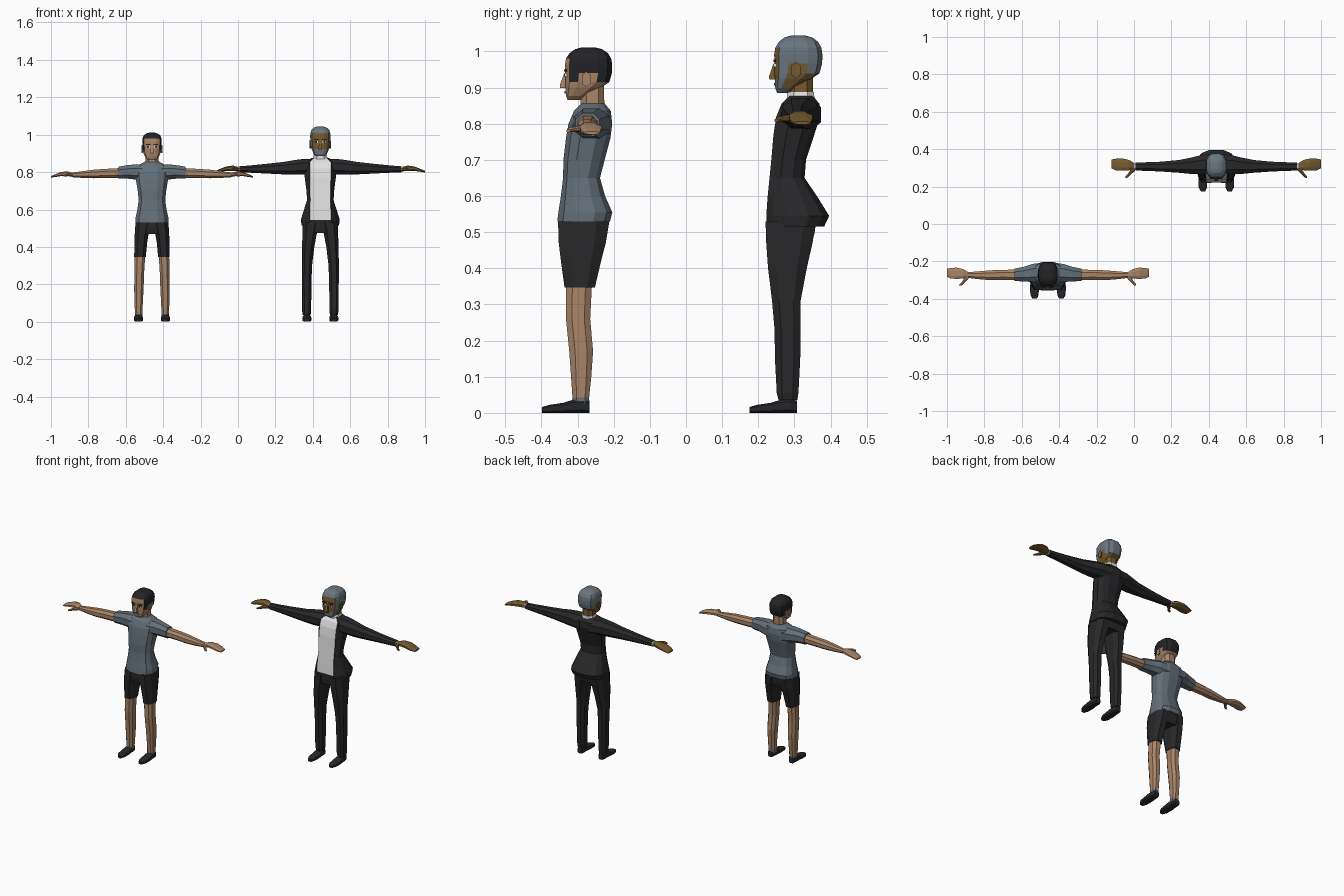
import bpy, bmesh
from math import cos, sin, pi, copysign
from mathutils import Vector

cube = bpy.data.objects.get("Cube")
if cube:
    bpy.data.objects.remove(cube, do_unlink=True)


def material(name, rgb):
    mat = bpy.data.materials.new(name)
    mat.use_nodes = True
    mat.diffuse_color = (*rgb, 1)
    mat.node_tree.nodes["Principled BSDF"].inputs["Base Color"].default_value = (*rgb, 1)
    return mat


TAN = material("tan_skin", (.40, .235, .135))
BROWN = material("brown_skin", (.18, .105, .03))
GREY = material("grey_cloth", (.125, .16, .19))
DARK = material("dark_cloth", (.021, .021, .023))
WHITE = material("white_cloth", (.75, .75, .75))
BLACK_HAIR = material("black_hair", (.017, .017, .02))
GREY_HAIR = material("grey_hair", (.145, .18, .215))
SHOE = material("shoe_leather", (.02, .02, .022))
LIP = material("lip", (.25, .11, .075))


def ring(axis, pos, ca, cb, ra, rb, sides, power):
    """Rounded-box section: centre ca, cb and radii ra, rb across the axis."""
    points = []
    grow = cos(pi / sides) ** (-2 / power)
    for i in range(sides):
        t = 2 * pi * (i + .5) / sides
        c, s = cos(t), sin(t)
        co = [ca + copysign(abs(c) ** (2 / power), c) * ra * grow,
              cb + copysign(abs(s) ** (2 / power), s) * rb * grow]
        co.insert("xyz".index(axis), pos)
        points.append(Vector(co))
    return points


def loft(name, rings, origin, mats, rule=None, side=1):
    """Skin a list of rings, close both ends and colour faces by a rule."""
    bm = bmesh.new()
    rows = [[bm.verts.new((p.x * side, p.y, p.z)) for p in r] for r in rings]
    n = len(rows[0])
    for low, high in zip(rows, rows[1:]):
        for i in range(n):
            j = (i + 1) % n
            bm.faces.new((low[i], low[j], high[j], high[i]))
    bm.faces.new(rows[0])
    bm.faces.new(rows[-1])
    bmesh.ops.recalc_face_normals(bm, faces=bm.faces)
    if rule:
        for f in bm.faces:
            f.material_index = int(rule(f.calc_center_median(), f.normal))
    mesh = bpy.data.meshes.new(name)
    bm.to_mesh(mesh)
    bm.free()
    for mat in mats:
        mesh.materials.append(mat)
    obj = bpy.data.objects.new(name, mesh)
    obj.location = origin
    bpy.context.collection.objects.link(obj)
    return obj


def upright(rows, sides=12, power=2.6):
    """Rings from rows of height, x centre, half width, front y, back y."""
    return [ring("z", z, x, (f + b) / 2, w, (b - f) / 2, sides, power)
            for z, x, w, f, b in rows]


def along(axis, rows, sides=8, power=2.3):
    return [ring(axis, *row, sides, power) for row in rows]


def plate(name, x, y, z, w, h, origin, mat, side=1):
    rows = [(y, x, z, w, h), (y + .008, x, z, w, h)]
    loft(name, along("y", rows, 4, 40), origin, [mat], side=side)


def head(who, origin, scale, skin, hair, beard):
    rows = [(0, 0, .022, -.047, -.012), (.012, 0, .034, -.052, .005),
            (.035, 0, .045, -.053, .045), (.05, 0, .049, -.054, .068),
            (.075, 0, .051, -.054, .075), (.097, 0, .052, -.055, .076),
            (.115, 0, .051, -.052, .073), (.13, 0, .045, -.042, .064),
            (.141, 0, .031, -.027, .048), (.146, 0, .015, -.008, .028)]

    def hairy(c, normal):
        if c.z > .11:
            return True
        if c.y < -.042:
            return beard and c.z < .036
        if c.y < -.015:
            return c.z > .045 or beard
        return c.z > .085 - .6 * c.y

    parts = [loft(who + "_head", upright(rows, power=3), origin, [skin, hair], hairy)]
    parts.append(loft(who + "_nose", upright(
        [(.034, 0, .010, -.068, -.045), (.042, 0, .009, -.069, -.045),
         (.074, 0, .005, -.057, -.045)], 4, 8), origin, [skin]))
    for label, s in (("left", 1), ("right", -1)):
        parts.append(loft(f"{who}_{label}_ear", along(
            "x", [(.044, 0, .056, .008, .014), (.056, .004, .058, .012, .019)], 6),
            origin, [skin], side=s))
        plate(f"{who}_{label}_eye", .021, -.0565, .07, .010, .0045, origin, WHITE, s)
        plate(f"{who}_{label}_pupil", .021, -.0575, .07, .005, .0045, origin, BLACK_HAIR, s)
        plate(f"{who}_{label}_brow", .021, -.0575, .082, .012, .003, origin, BLACK_HAIR, s)
    plate(who + "_mouth", 0, -.056, .022, .014, .003, origin, LIP)
    for obj in bpy.data.objects:
        if obj.location == Vector(origin) and obj.name.startswith(who):
            obj.scale = scale


def hand(who, label, s, origin, x, z, size, skin):
    """Flat palm with joined fingers and a forward thumb."""
    rows = [(0, .007, 0, .015, .011), (.03, .014, .006, .026, .013),
            (.065, .017, .003, .031, .011), (.098, .017, -.006, .029, .007),
            (.118, .02, -.012, .022, .004)]
    thumb = [(.0, 0, .0, .014, .009), (.022, -.022, 0, .013, .008),
             (.036, -.04, -.003, .009, .006), (.048, -.047, -.006, .005, .004)]
    for part, data in (("hand", rows), ("thumb", thumb)):
        scaled = [(x + a * size, b * size, z + c * size, d * size, e * size)
                  for a, b, c, d, e in data]
        loft(f"{who}_{label}_{part}", along("x", scaled), origin, [skin], side=s)


def shoe(who, label, s, origin, toe):
    rows = [(toe, .071, .008, .012, .008), (toe + .02, .072, .011, .022, .011),
            (toe + .06, .072, .014, .024, .014), (toe + .085, .072, .018, .022, .018),
            (toe + .115, .072, .019, .021, .019), (toe + .132, .072, .017, .015, .017)]
    loft(f"{who}_{label}_shoe", along("y", rows, 8, 3.5), origin, [SHOE], side=s)


SIDES = (("left", 1), ("right", -1))

# Younger figure: tee, shorts, bare legs
A = (-.46, -.28, 0)
loft("young_shirt", upright([
    (.53, 0, .088, -.076, .07), (.555, 0, .088, -.073, .076), (.6, 0, .078, -.066, .056),
    (.65, 0, .071, -.06, .042), (.7, 0, .076, -.059, .055), (.76, 0, .086, -.052, .071),
    (.80, 0, .09, -.045, .076), (.835, 0, .075, -.03, .072),
    (.856, 0, .038, -.01, .055)]), A, [GREY])
loft("young_neck", upright([(.83, 0, .036, -.012, .055), (.925, 0, .034, -.01, .052)], 8), A, [TAN])
loft("young_hips", upright([
    (.47, 0, .084, -.066, .052), (.5, 0, .087, -.071, .06), (.54, 0, .085, -.07, .064)]), A, [DARK])
for label, s in SIDES:
    loft(f"young_{label}_sleeve", along("x", [
        (.03, .02, .795, .053, .046), (.085, .018, .801, .048, .041),
        (.13, .012, .801, .039, .036), (.18, .008, .797, .033, .032)]), A, [GREY], side=s)
    loft(f"young_{label}_arm", along("x", [
        (.16, .008, .796, .028, .026), (.25, .008, .793, .027, .024),
        (.31, .006, .79, .026, .023), (.37, .006, .787, .021, .018),
        (.43, .007, .785, .015, .012)]), A, [TAN], side=s)
    hand("young", label, s, A, .425, .786, .975, TAN)
    loft(f"young_{label}_leg", upright([
        (.025, .071, .021, -.036, .012), (.042, .071, .02, -.034, .012),
        (.1, .071, .022, -.038, .018), (.17, .07, .025, -.043, .023),
        (.26, .068, .026, -.052, .015), (.36, .064, .028, -.052, .02)], 8),
        A, [TAN, GREY], lambda c, normal: c.z < .042, s)
    loft(f"young_{label}_shorts_leg", upright([
        (.347, .064, .031, -.056, .028), (.42, .06, .034, -.066, .045),
        (.47, .055, .037, -.072, .058), (.53, .046, .042, -.074, .068)], 8), A, [DARK], side=s)
    shoe("young", label, s, A, -.119)
head("young", (-.46, -.28, .865), (1, 1, 1), TAN, BLACK_HAIR, False)

# Older figure: open jacket over a pale shirt, long trousers
B = (.44, .3, 0)
jacket = upright([
    (.515, 0, .1, -.076, .082), (.545, 0, .104, -.078, .096), (.6, 0, .087, -.074, .062),
    (.65, 0, .071, -.069, .028), (.7, 0, .074, -.064, .032), (.77, 0, .083, -.058, .055),
    (.82, 0, .088, -.05, .071), (.855, 0, .082, -.036, .069), (.876, 0, .045, -.014, .052)])
for r in jacket:
    # Widen the front panel to the jacket opening
    for p in sorted(r, key=lambda p: p.y)[:2]:
        p.x = copysign(min(.056, abs(r[0].x) * .75), p.x)
loft("older_jacket", jacket, B, [DARK, WHITE],
     lambda c, normal: abs(c.x) < .01 and normal.y < -.3 and c.z > .54)
loft("older_collar", upright([(.862, 0, .042, -.022, .056), (.888, 0, .035, -.02, .054)], 8), B, [WHITE])
loft("older_neck", upright([(.86, 0, .034, -.016, .05), (.95, 0, .034, -.015, .052)], 8), B, [BROWN])
loft("older_hips", upright([
    (.475, 0, .091, -.07, .05), (.505, 0, .094, -.075, .057), (.54, 0, .094, -.076, .06)]), B, [DARK])
for label, s in SIDES:
    loft(f"older_{label}_sleeve", along("x", [
        (.03, .018, .825, .055, .046), (.085, .016, .829, .051, .042),
        (.14, .011, .825, .043, .039), (.2, .008, .821, .034, .033),
        (.3, .007, .818, .026, .025), (.38, .007, .816, .023, .019),
        (.432, .007, .815, .021, .016)]), B, [DARK], side=s)
    loft(f"older_{label}_cuff", along("x", [
        (.42, .007, .815, .018, .014), (.44, .007, .815, .018, .014)]), B, [WHITE], side=s)
    hand("older", label, s, B, .435, .815, 1.06, BROWN)
    loft(f"older_{label}_trouser_leg", upright([
        (.035, .073, .021, -.044, .008), (.055, .073, .024, -.049, .011),
        (.15, .073, .025, -.054, .016), (.23, .073, .026, -.055, .017),
        (.31, .071, .028, -.062, .017), (.4, .065, .033, -.073, .034),
        (.47, .057, .038, -.078, .05), (.53, .049, .044, -.08, .06)], 8), B, [DARK], side=s)
    shoe("older", label, s, B, -.125)
head("older", (.44, .3, .885), (1.04, 1.02, 1.09), BROWN, GREY_HAIR, True)
